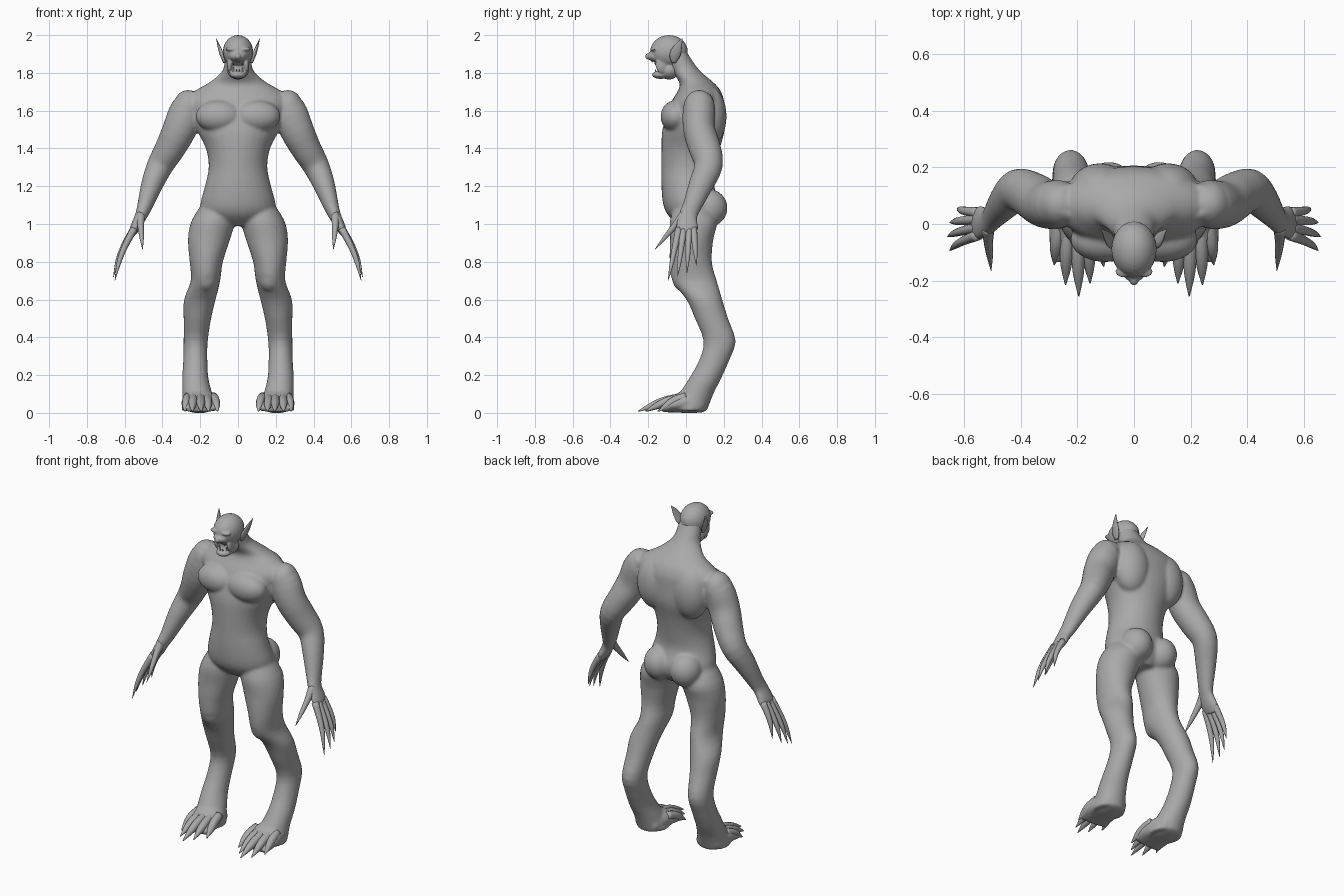
import bpy, bmesh, math
from mathutils import Vector, Matrix

cube = bpy.data.objects.get("Cube")
if cube:
    bpy.data.objects.remove(cube, do_unlink=True)

skin = bpy.data.materials.new("grey skin")
skin.use_nodes = True
skin.diffuse_color = (0.4, 0.4, 0.4, 1)
skin.node_tree.nodes["Principled BSDF"].inputs["Base Color"].default_value = (0.4, 0.4, 0.4, 1)


def refine(rows, steps=3):
    """Smooth a short list of sections with a Catmull-Rom spline."""
    out, last = [], len(rows) - 1
    for i in range(last):
        p = [rows[min(max(i + k, 0), last)] for k in (-1, 0, 1, 2)]
        for j in range(steps):
            t = j / steps
            out.append([b + (c - a) * t / 2 + (a - 2.5 * b + 2 * c - d / 2) * t * t
                        + (1.5 * (b - c) + (d - a) / 2) * t ** 3 for a, b, c, d in zip(*p)])
    return out + [list(rows[-1])]


def loft(bm, rows, sides=24, flat=False, s=1):
    """Skin elliptical sections (x, y, z, radius a, radius b) along a path."""
    rows = refine(rows)
    rings = []
    for i, (x, y, z, a, b) in enumerate(rows):
        before, after = rows[max(i - 1, 0)], rows[min(i + 1, len(rows) - 1)]
        t = Vector((0, 0, 1)) if flat else (Vector(after[:3]) - Vector(before[:3])).normalized()
        u = (Vector((1, 0, 0)) - t * t.x).normalized()
        v = t.cross(u)
        ring = []
        for k in range(sides):
            ang = math.tau * k / sides
            p = Vector((x, y, z)) + u * a * math.cos(ang) + v * b * math.sin(ang)
            ring.append(bm.verts.new((p.x * s, p.y, max(p.z, 0))))
        rings.append(ring)
    for r, q in zip(rings, rings[1:]):
        for k in range(sides):
            n = (k + 1) % sides
            bm.faces.new((r[k], r[n], q[n], q[k]))
    bm.faces.new(rings[0][::-1])
    bm.faces.new(rings[-1])


def blob(bm, centre, radii, s=1):
    """Ellipsoid muscle or bone mass."""
    c = Vector((centre[0] * s, centre[1], centre[2]))
    m = Matrix.Translation(c) @ Matrix.Diagonal((*radii, 1))
    bmesh.ops.create_uvsphere(bm, u_segments=24, v_segments=16, radius=1, matrix=m)


def finish(name, bm, voxel=0, smooth=0, mirror=False):
    bmesh.ops.recalc_face_normals(bm, faces=bm.faces[:])
    for f in bm.faces:
        f.smooth = True
    mesh = bpy.data.meshes.new(name)
    bm.to_mesh(mesh)
    bm.free()
    mesh.materials.append(skin)
    ob = bpy.data.objects.new(name, mesh)
    bpy.context.collection.objects.link(ob)
    if voxel:
        mod = ob.modifiers.new("Fuse", 'REMESH')
        mod.mode, mod.voxel_size, mod.use_smooth_shade = 'VOXEL', voxel, True
        mod = ob.modifiers.new("Relax", 'SMOOTH')
        mod.factor, mod.iterations = 0.5, smooth
    if mirror:
        ob.modifiers.new("Mirror", 'MIRROR').use_mirror_merge = False
    return ob


# Torso and neck
body = bmesh.new()
loft(body, [(0, .05, .99, .08, .08), (0, .04, 1.04, .18, .13), (0, .03, 1.1, .2, .15),
            (0, .01, 1.2, .175, .14), (0, .015, 1.3, .155, .145), (0, .025, 1.4, .17, .155),
            (0, .04, 1.5, .22, .165), (0, .055, 1.6, .255, .15), (0, .065, 1.66, .27, .135),
            (0, .07, 1.71, .22, .11), (0, .055, 1.75, .15, .09), (0, .0, 1.81, .083, .075),
            (0, -.035, 1.87, .07, .065), (0, -.05, 1.92, .06, .05)], 32, True)

for s in (1, -1):
    # Chest, shoulder blade, shoulder and buttock masses
    blob(body, (.1, -.055, 1.57), (.125, .08, .085), s)
    blob(body, (.12, .12, 1.57), (.11, .095, .16), s)
    blob(body, (.265, .07, 1.61), (.08, .085, .1), s)
    blob(body, (.088, .12, 1.085), (.092, .1, .1), s)
    # Arm
    loft(body, [(.22, .08, 1.68, .05, .06), (.265, .07, 1.61, .09, .085), (.31, .07, 1.5, .09, .085),
                (.36, .1, 1.4, .08, .085), (.412, .12, 1.31, .07, .075), (.455, .08, 1.21, .058, .065),
                (.495, .03, 1.09, .04, .05), (.515, .01, 1.04, .032, .05), (.545, .005, .98, .026, .06),
                (.565, .0, .94, .016, .05)], s=s)
    # Leg down to the sole
    loft(body, [(.1, .03, 1.12, .08, .08), (.13, .04, 1.02, .115, .125), (.153, .03, .92, .112, .115),
                (.168, .025, .8, .088, .112), (.172, .045, .7, .078, .118), (.202, .097, .6, .084, .095),
                (.215, .135, .5, .073, .088), (.224, .178, .38, .064, .085), (.226, .15, .28, .064, .08),
                (.226, .1, .18, .07, .085), (.215, .055, .1, .08, .09), (.205, .02, .01, .095, .09)],
         flat=True, s=s)
    # Kneecap and foot
    blob(body, (.168, -.01, .72), (.06, .065, .08), s)
    loft(body, [(.208, .1, .04, .07, .04), (.205, .02, .06, .092, .065), (.2, -.06, .045, .1, .045),
                (.197, -.13, .02, .095, .018)], s=s)
finish("body", body, .009, 6)

# Head with brow, nose, cheeks and open jaw
head = bmesh.new()
blob(head, (0, -.09, 1.912), (.08, .1, .088))
blob(head, (0, -.145, 1.888), (.05, .06, .032))
blob(head, (0, -.195, 1.887), (.017, .022, .018))
blob(head, (0, -.135, 1.79), (.043, .045, .022))
blob(head, (0, -.09, 1.815), (.058, .055, .05))
for s in (1, -1):
    blob(head, (.034, -.168, 1.926), (.032, .022, .011), s)
    blob(head, (.044, -.13, 1.845), (.014, .032, .045), s)
    blob(head, (.033, -.168, 1.906), (.013, .012, .008), s)
finish("head", head, .005, 4)

# Teeth, longer at the corners
teeth = bmesh.new()
for x, size in ((.008, .014), (.024, .026)):
    y = -.185 + x
    loft(teeth, [(x, y, 1.868, .006, .006), (x, y - .003, 1.868 - size, .001, .001)], 8)
    loft(teeth, [(x, y + .02, 1.8, .006, .006), (x, y + .015, 1.805 + size, .001, .001)], 8)
finish("teeth", teeth, mirror=True)

# Pointed ears
ears = bmesh.new()
loft(ears, [(.07, -.065, 1.855, .008, .012), (.083, -.06, 1.89, .011, .028),
            (.098, -.045, 1.93, .008, .024), (.115, -.02, 1.982, .001, .002)], 12)
finish("ears", ears, mirror=True)

# Clawed fingers: root depth, tip position
fingers = bmesh.new()
for root, x, y, z in ((-.038, .652, -.095, .7), (-.012, .66, -.045, .72),
                      (.016, .652, .005, .74), (.04, .625, .055, .78)):
    tip, base = Vector((x, y, z)), Vector((.55, root, .975))
    path = [base.lerp(tip, t) + Vector((bow, 0, 0)) for t, bow in ((0, 0), (.35, .014), (.65, .014), (1, 0))]
    loft(fingers, [(*p, r, r) for p, r in zip(path, (.02, .016, .012, .001))], 10)
# Thumb
loft(fingers, [(.515, -.01, 1.05, .024, .026), (.515, -.06, .99, .017, .018),
               (.51, -.11, .93, .012, .012), (.505, -.165, .865, .001, .001)], 10)
finish("fingers", fingers, mirror=True)

# Clawed toes: root and tip positions
toes = bmesh.new()
for root, x, y in ((.13, .107, -.15), (.165, .155, -.21), (.2, .195, -.255),
                   (.235, .242, -.215), (.265, .282, -.145)):
    base, tip = Vector((root, .0, .085)), Vector((x, y, .008))
    path = [base.lerp(tip, t) + Vector((0, 0, lift)) for t, lift in ((0, 0), (.4, .012), (.7, .008), (1, 0))]
    loft(toes, [(*p, r, r) for p, r in zip(path, (.024, .024, .019, .002))], 10)
finish("toes", toes, mirror=True)
